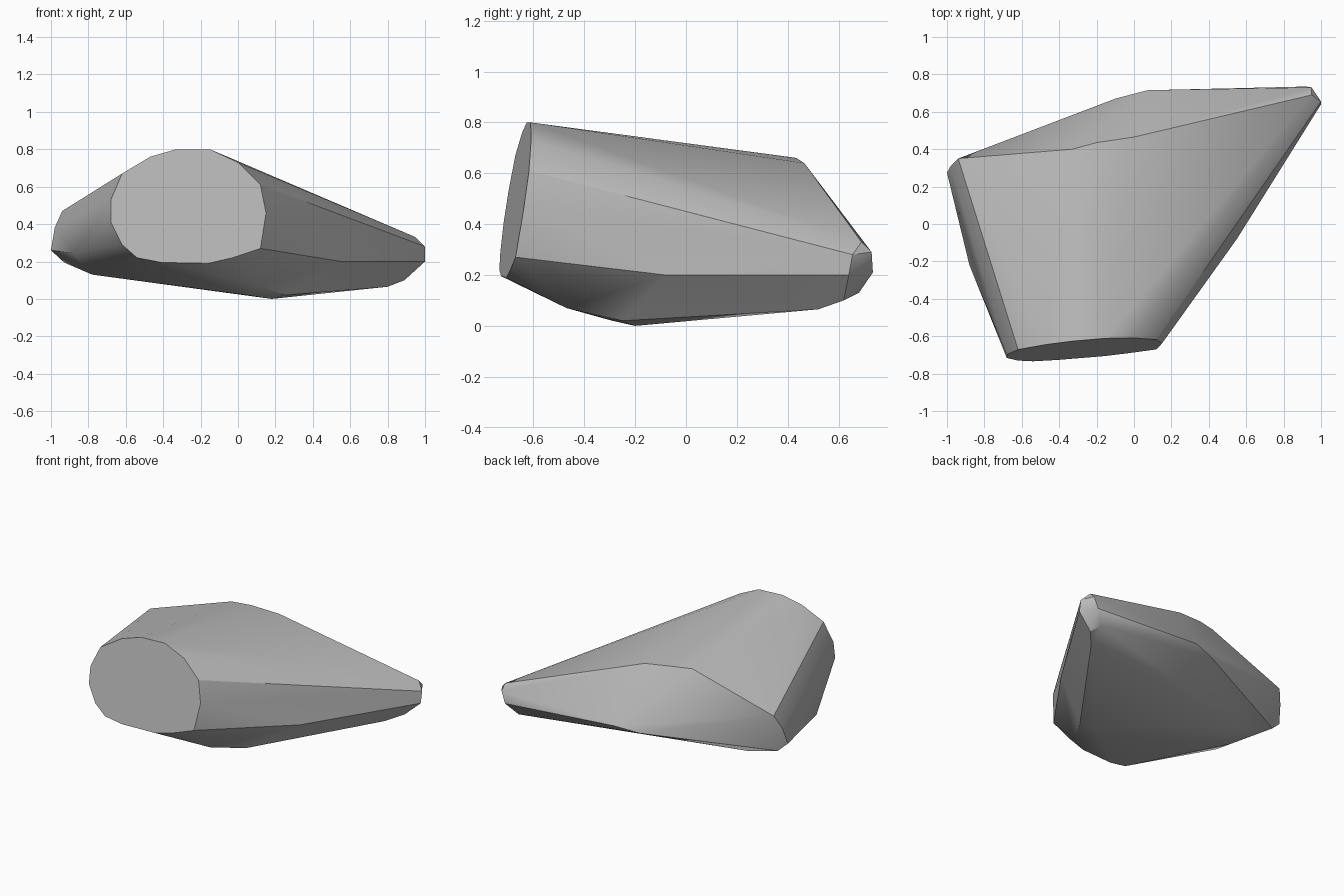
import bpy
import bmesh
import math
from mathutils import Vector

default_cube = bpy.data.objects.get("Cube")
if default_cube:
    bpy.data.objects.remove(default_cube, do_unlink=True)


def make_material(name, colour):
    material = bpy.data.materials.new(name)
    material.use_nodes = True
    material.diffuse_color = colour
    shader = material.node_tree.nodes["Principled BSDF"]
    shader.inputs["Base Color"].default_value = colour
    shader.inputs["Roughness"].default_value = .8
    return material


def front_point(x, z):
    """Place an outline point on the slanted plane of the front cap."""
    return Vector((x, -.672 + .085 * (x + .265) + .155 * (z - .47), z))


def convex_solid(name, points, material):
    """Wrap the guide points in a closed convex skin."""
    mesh = bpy.data.meshes.new(name)
    bm = bmesh.new()
    for point in points:
        bm.verts.new(point)
    hull = bmesh.ops.convex_hull(bm, input=bm.verts[:])
    spare = set(hull["geom_interior"]) | set(hull["geom_unused"])
    loose = [g for g in spare if isinstance(g, bmesh.types.BMVert) and not g.link_faces]
    bmesh.ops.delete(bm, geom=loose, context="VERTS")
    bmesh.ops.dissolve_limit(bm, angle_limit=math.radians(1),
                             verts=bm.verts[:], edges=bm.edges[:])
    bmesh.ops.recalc_face_normals(bm, faces=bm.faces[:])
    bm.to_mesh(mesh)
    bm.free()
    mesh.materials.append(material)
    solid = bpy.data.objects.new(name, mesh)
    bpy.context.collection.objects.link(solid)
    return solid


# Rounded flat front cap, given as x and z
front_cap = [front_point(x, z) for x, z in (
    (-.68, .53), (-.62, .67), (-.47, .76), (-.33, .8), (-.15, .8),
    (0, .73), (.12, .61), (.15, .46), (.12, .27), (-.03, .22),
    (-.16, .19), (-.41, .195), (-.54, .22), (-.62, .29), (-.68, .41))]

# Upper and lower rims of the sloping back face
back_rim = [(-.33, .4, .665), (-.2, .435, .66), (0, .465, .64),
            (-.1, .67, .245), (.07, .715, .27)]

# Blunt corner on the -x side
wide_corner = [(-.94, .35, .47), (-.98, .31, .38), (-1, .275, .26),
               (-.93, .29, .195), (-.78, .05, .13), (-.68, .27, .12),
               (-.88, -.22, .245)]

# Narrow tip on the +x side
narrow_tip = [(1, .64, .2), (1, .655, .28), (.95, .69, .33), (.95, .73, .29),
              (.92, .735, .21), (.89, .62, .1), (.8, .52, .065),
              (.85, .68, .13), (.55, -.08, .2)]

# Lowest points of the belly
belly = [(.12, -.47, .07), (.05, -.29, .02), (.18, -.2, 0), (.25, -.25, .02)]

stone_grey = make_material("stone_grey", (.5, .5, .5, 1))
stone = convex_solid("tapered_stone",
                     front_cap + back_rim + wide_corner + narrow_tip + belly,
                     stone_grey)

# Smooth shading with crisp rims
bpy.ops.object.select_all(action="DESELECT")
stone.select_set(True)
bpy.context.view_layer.objects.active = stone
bpy.ops.object.shade_smooth_by_angle(angle=math.radians(30))
